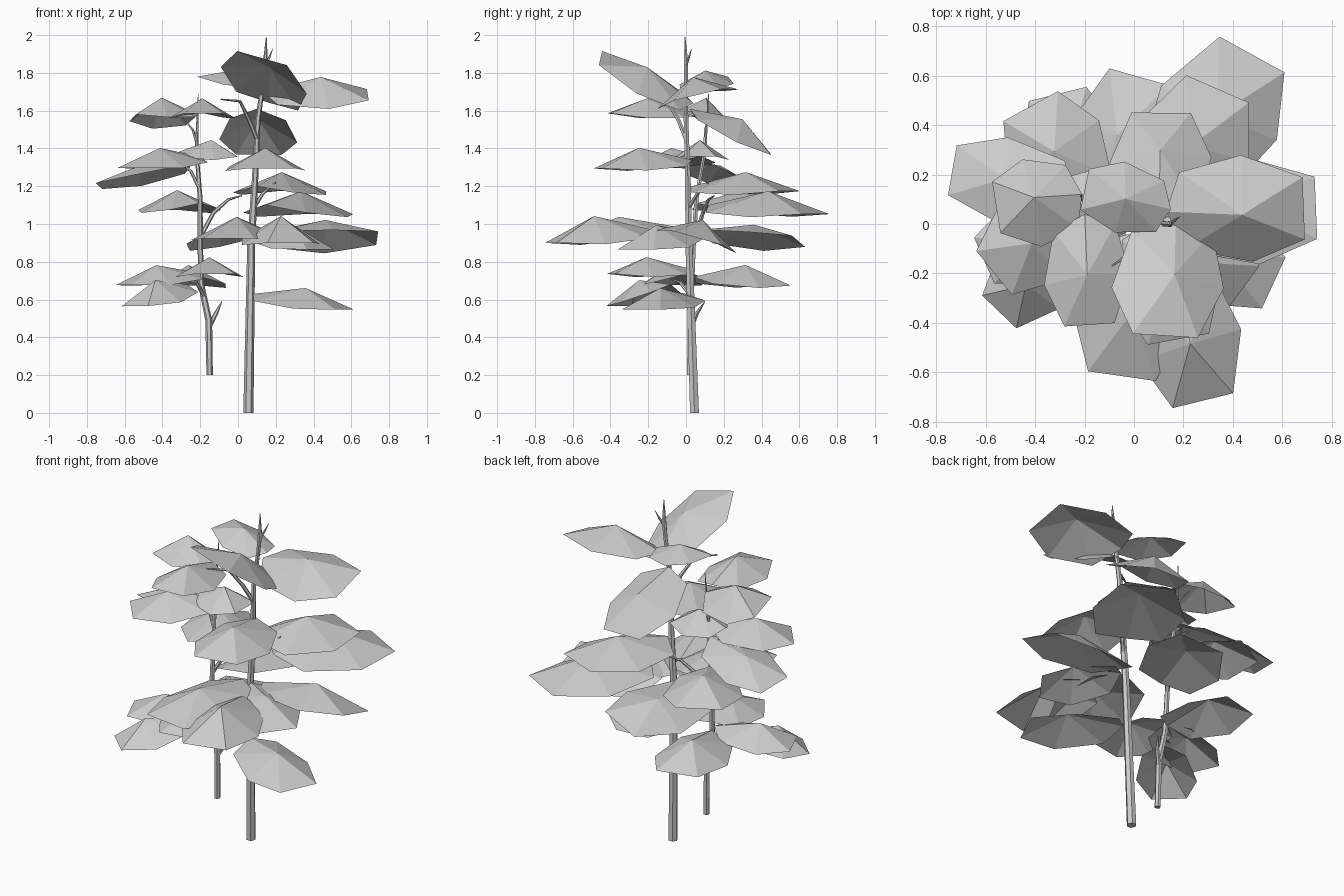
import bpy
import math
from mathutils import Vector

cube = bpy.data.objects.get("Cube")
if cube:
    bpy.data.objects.remove(cube, do_unlink=True)

grey = bpy.data.materials.new("plain_grey")
grey.use_nodes = True
COLOUR = (0.6, 0.6, 0.6, 1)
grey.diffuse_color = COLOUR
grey.node_tree.nodes["Principled BSDF"].inputs["Base Color"].default_value = COLOUR


def add_object(name, verts, faces):
    mesh = bpy.data.meshes.new(name)
    mesh.from_pydata(verts, [], faces)
    mesh.materials.append(grey)
    obj = bpy.data.objects.new(name, mesh)
    bpy.context.collection.objects.link(obj)
    return obj


def stem(name, points, sides=6):
    """Tapered tube through points given as x, y, z, radius."""
    pts = [Vector(p[:3]) for p in points]
    verts, faces = [], []
    for i, p in enumerate(pts):
        along = pts[min(i + 1, len(pts) - 1)] - pts[max(i - 1, 0)]
        turn = Vector((0, 0, 1)).rotation_difference(along)
        for k in range(sides):
            a = math.tau * k / sides
            ring = Vector((math.cos(a), math.sin(a), 0)) * points[i][3]
            verts.append(p + turn @ ring)
    for i in range(len(pts) - 1):
        for k in range(sides):
            a, b = i * sides + k, i * sides + (k + 1) % sides
            faces.append((a, b, b + sides, a + sides))
    faces.append(tuple(reversed(range(sides))))
    faces.append(tuple(range(len(verts) - sides, len(verts))))
    return add_object(name, verts, faces)


# Leaf outline: fraction along, fraction across, drop relative to lift
RIM = [(0, 0, 0), (0.14, -0.38, 0.4), (0.62, -0.52, 0.5), (1, -0.3, 0.2),
       (0.99, 0.3, 0.2), (0.55, 0.51, 0.5), (0.1, 0.36, 0.4)]


def leaf(name, base, tip, width, lift=0.08, roll=0.0):
    """Shallow folded fan from base to tip; roll raises its left side."""
    base, tip = Vector(base), Vector(tip)
    axis = tip - base
    across = Vector((-axis.y, axis.x, 0)).normalized() * width
    across.z = roll
    up = axis.cross(across).normalized()
    verts = [base + axis * 0.55 + up * lift]
    verts += [base + axis * u + across * v - up * lift * d for u, v, d in RIM]
    n = len(RIM)
    return add_object(name, verts, [(0, i + 1, (i + 1) % n + 1) for i in range(n)])


# Trunks
stem("tall_trunk", [(.055, .045, 0, .027), (.065, .025, .6, .023), (.07, .015, .9, .021),
                    (.09, .01, 1.23, .017), (.105, 0, 1.55, .014),
                    (.135, 0, 1.76, .012), (.145, 0, 1.86, .013), (.15, -.005, 1.99, .002)])
stem("short_trunk", [(-.15, .02, .2, .017), (-.155, .025, .49, .018), (-.195, .03, .68, .016),
                     (-.2, .04, .9, .014), (-.2, .055, 1.13, .013),
                     (-.22, .1, 1.39, .01), (-.21, .12, 1.69, .002)])

# Branches
stem("top_twig", [(.145, 0, 1.84, .008), (.165, .015, 1.88, .006), (.185, .03, 1.93, .001)])
stem("upper_branch", [(.1, 0, 1.45, .012), (.06, -.04, 1.55, .011),
                      (.01, -.1, 1.65, .008), (-.09, -.17, 1.66, .004)])
stem("cross_branch", [(-.2, .05, .93, .012), (-.13, .09, 1.06, .011),
                      (-.05, .12, 1.13, .008), (.02, .15, 1.15, .003)])
stem("right_branch", [(.08, .01, 1.08, .012), (.13, .06, 1.16, .009), (.2, .12, 1.22, .003)])
stem("low_fork", [(-.155, .025, .45, .013), (-.115, .06, .53, .011), (-.085, .1, .59, .002)])
stem("low_twig", [(-.18, .025, .62, .012), (-.22, -.03, .69, .009), (-.32, -.08, .71, .003)])
stem("mid_twig", [(-.2, .06, 1.18, .01), (-.25, .08, 1.28, .008), (-.3, .12, 1.32, .003)])
stem("high_twig", [(-.215, .1, 1.42, .008), (-.24, .1, 1.5, .006), (-.29, .12, 1.56, .002)])

# Leaves of the tall trunk
leaf("crown_leaf", (.17, .04, 1.64), (.13, -.45, 1.89), .44, .06, -.12)
leaf("crown_left_leaf", (.13, .05, 1.7), (.69, .06, 1.7), .42, .08, .1)
leaf("crown_back_leaf", (.15, .06, 1.73), (-.2, .14, 1.79), .28, .05)
leaf("upper_back_leaf", (.1, .02, 1.61), (.11, .46, 1.38), .4, .08)
leaf("upper_front_leaf", (.1, .03, 1.34), (.18, -.47, 1.31), .42, .08)
leaf("middle_back_leaf", (.1, .03, 1.2), (.34, .55, 1.19), .46, .08)
leaf("middle_far_leaf", (.15, .12, 1.1), (.48, .69, 1.07), .5, .09)
leaf("middle_left_leaf", (.12, .06, .95), (.74, .07, .94), .42, .08, -.12)
leaf("middle_lower_leaf", (.09, 0, .96), (.44, -.27, .88), .4, .08)
leaf("middle_front_leaf", (.16, -.18, .97), (.28, -.72, .92), .42, .1)
leaf("middle_front_right_leaf", (.05, -.02, .98), (-.05, -.62, .94), .46, .08)
leaf("low_left_leaf", (.08, .0, .63), (.57, -.24, .56), .38, .07)

# Leaves of the short trunk
leaf("high_right_leaf", (-.21, .12, 1.58), (-.56, .07, 1.58), .35, .09, .06)
leaf("high_front_leaf", (-.2, .04, 1.59), (-.18, -.41, 1.6), .34, .07)
leaf("upper_far_right_leaf", (-.24, .12, 1.32), (-.74, .22, 1.21), .34, .05, .05)
leaf("upper_right_leaf", (-.21, .08, 1.36), (-.57, -.2, 1.31), .38, .07)
leaf("upper_near_leaf", (-.32, .08, 1.38), (0, .07, 1.37), .3, .07)
leaf("middle_right_leaf", (-.2, .06, 1.11), (-.42, .48, 1.09), .42, .08)
leaf("middle_rear_leaf", (-.15, .05, .96), (.02, .6, .92), .42, .06, -.1)
leaf("low_rear_leaf", (-.2, .04, .72), (-.31, .53, .69), .4, .08)
leaf("low_front_leaf", (-.19, .03, .76), (-.12, -.4, .75), .36, .07)
leaf("low_right_leaf", (-.2, .02, .74), (-.61, -.15, .69), .34, .07)
leaf("lowest_right_leaf", (-.27, -.08, .68), (-.55, -.36, .58), .32, .08)
